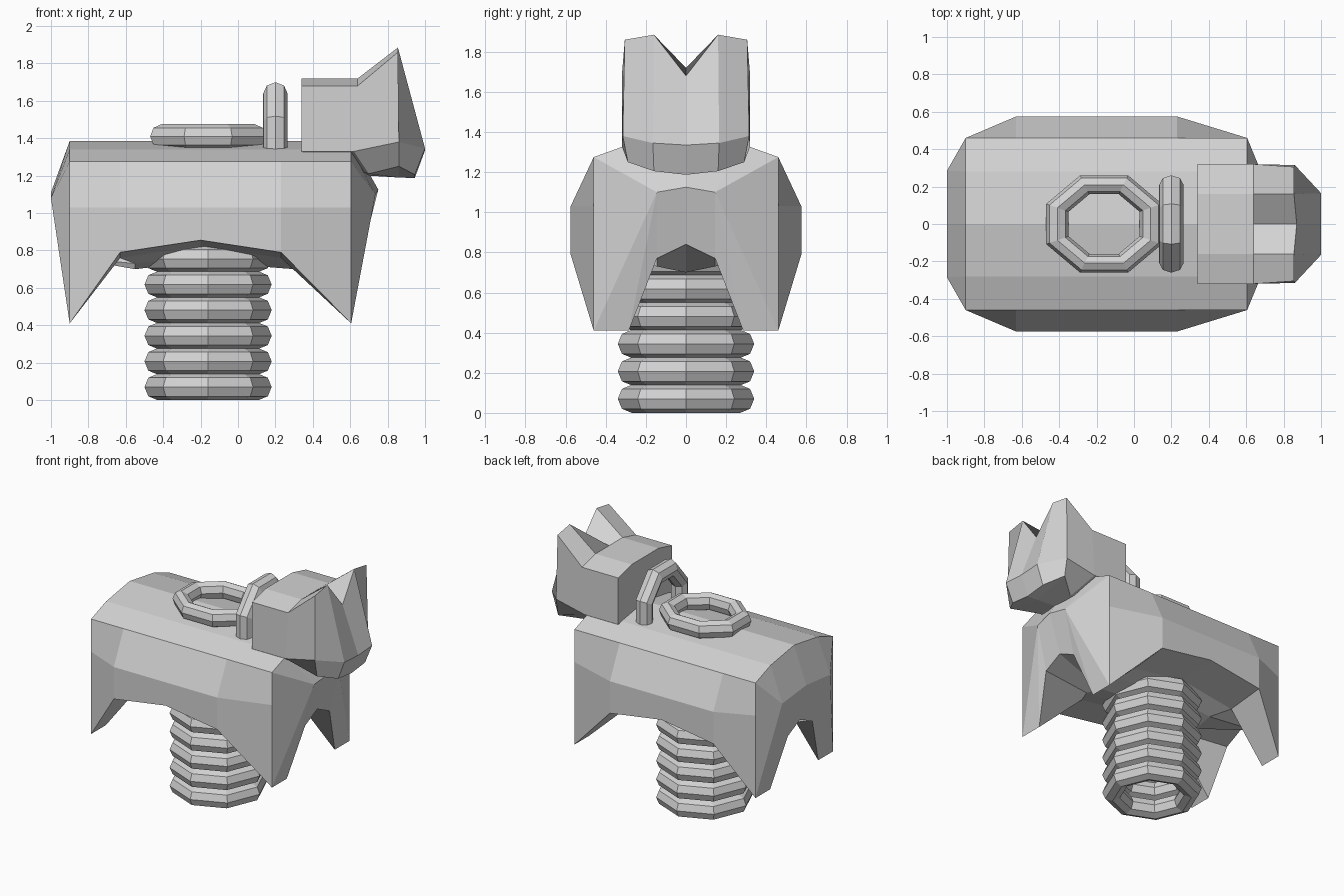
import bpy, bmesh, math

cube = bpy.data.objects.get("Cube")
if cube:
    bpy.data.objects.remove(cube, do_unlink=True)

grey = bpy.data.materials.new("plain_grey")
grey.use_nodes = True
COLOUR = (0.65, 0.65, 0.65, 1)
grey.diffuse_color = COLOUR
grey.node_tree.nodes["Principled BSDF"].inputs["Base Color"].default_value = COLOUR


def symmetric_object(name, polygons):
    """Make a closed mesh from the +y half given as polygons of points."""
    bm = bmesh.new()
    for side in (1, -1):
        for poly in polygons:
            bm.faces.new([bm.verts.new((x, y * side, z)) for x, y, z in poly])
    bmesh.ops.remove_doubles(bm, verts=bm.verts, dist=0.0005)
    bmesh.ops.recalc_face_normals(bm, faces=bm.faces)
    mesh = bpy.data.meshes.new(name)
    bm.to_mesh(mesh)
    bm.free()
    mesh.materials.append(grey)
    obj = bpy.data.objects.new(name, mesh)
    bpy.context.collection.objects.link(obj)
    return obj


def loft(rings):
    """Quads between neighbouring half rings."""
    return [[a[i], a[i + 1], b[i + 1], b[i]]
            for a, b in zip(rings, rings[1:]) for i in range(len(a) - 1)]


def ring_tube(name, major, minor, location, turn=0, stretch=1, upright=False):
    """Eight-sided ring with an eight-sided section."""
    bpy.ops.mesh.primitive_torus_add(major_segments=8, minor_segments=8,
                                     major_radius=major, minor_radius=minor)
    obj = bpy.context.object
    obj.name = name
    for v in obj.data.vertices:
        x, y, z = v.co
        c, s = math.cos(turn), math.sin(turn)
        x, y = x * c - y * s, (x * s + y * c) * stretch
        v.co = (z, y, -x) if upright else (x, y, z)
    obj.data.update()
    obj.data.materials.append(grey)
    obj.location = location
    return obj


# Body: arched shell with four pointed legs
def body_ring(x, side, low, under):
    return [(x, 0, 1.385), (x, .28, 1.34), (x, .46, 1.275), (x, side, 1.03),
            (x, side, low)] + under


def leg_ring(x, arch_x):
    return body_ring(x, .46, .41, [(x, .285, .41), (arch_x, .145, .77),
                                   (arch_x, 0, .84)])


def middle_ring(x, low, keel, keel_x):
    return body_ring(x, .575, low, [(x, .28, low - .03), (keel_x, .145, keel + .03),
                                    (keel_x, 0, keel)])


def body_end(ring, m0, m1):
    """Close one end around a raised chest or rump panel."""
    p0, p1, p2, p3, p4, p5, p6, p7 = ring
    return [[p0, p1, m1, m0], [p1, p2, m1], [p2, p3, m1], [p3, p4, m1],
            [p4, p5, m1], [p5, p6, m1], [m0, m1, p6, p7]]


rump, chest = leg_ring(-.9, -.95), leg_ring(.605, .66)
shell = loft([rump, middle_ring(-.63, .79, .70, -.55),
              middle_ring(-.2, .855, .74, -.2),
              middle_ring(.23, .79, .70, .3), chest])
shell += body_end(rump, (-1, 0, 1.11), (-1, .285, 1.08))
shell += body_end(chest, (.75, 0, 1.125), (.735, .145, 1.1))
symmetric_object("body", shell)

# Head: block with two raised ears and a tapered muzzle
back = [(.34, 0, 1.72), (.34, .16, 1.72), (.34, .32, 1.68),
        (.34, .32, 1.33), (.34, .16, 1.32), (.34, 0, 1.32)]
brow = [(.64, 0, 1.72), (.64, .16, 1.72), (.64, .32, 1.68),
        (.62, .32, 1.33), (.7, .16, 1.21), (.7, 0, 1.2)]
ears = [(.87, 0, 1.68), (.855, .16, 1.885), (.855, .305, 1.86),
        (.86, .315, 1.38), (.86, .29, 1.25), (.86, 0, 1.19)]
snout, snout_side = (1, 0, 1.335), (1, .165, 1.345)
chin, chin_side = (.945, 0, 1.187), (.945, .16, 1.205)
head = loft([back, brow, ears])
head += [[back[0], back[1], back[4], back[5]], [back[1], back[2], back[3], back[4]],
         [ears[0], ears[1], snout_side, snout],
         [ears[1], ears[2], ears[3], snout_side],
         [snout, snout_side, chin_side, chin],
         [snout_side, ears[3], ears[4], chin_side],
         [chin, chin_side, ears[4], ears[5]]]
symmetric_object("head", head)

# Spring: stacked rings
for i in range(6):
    ring_tube(f"spring_ring_{i + 1}", .27, .07, (-.16, 0, .07 + .137 * i))

# Seat ring and matching upright handle
EIGHTH = math.pi / 8
ring_tube("seat_ring", .27, .065, (-.16, 0, 1.41), EIGHTH, .84)
ring_tube("handle", .27, .065, (.2, 0, 1.39), EIGHTH, .84, upright=True)
